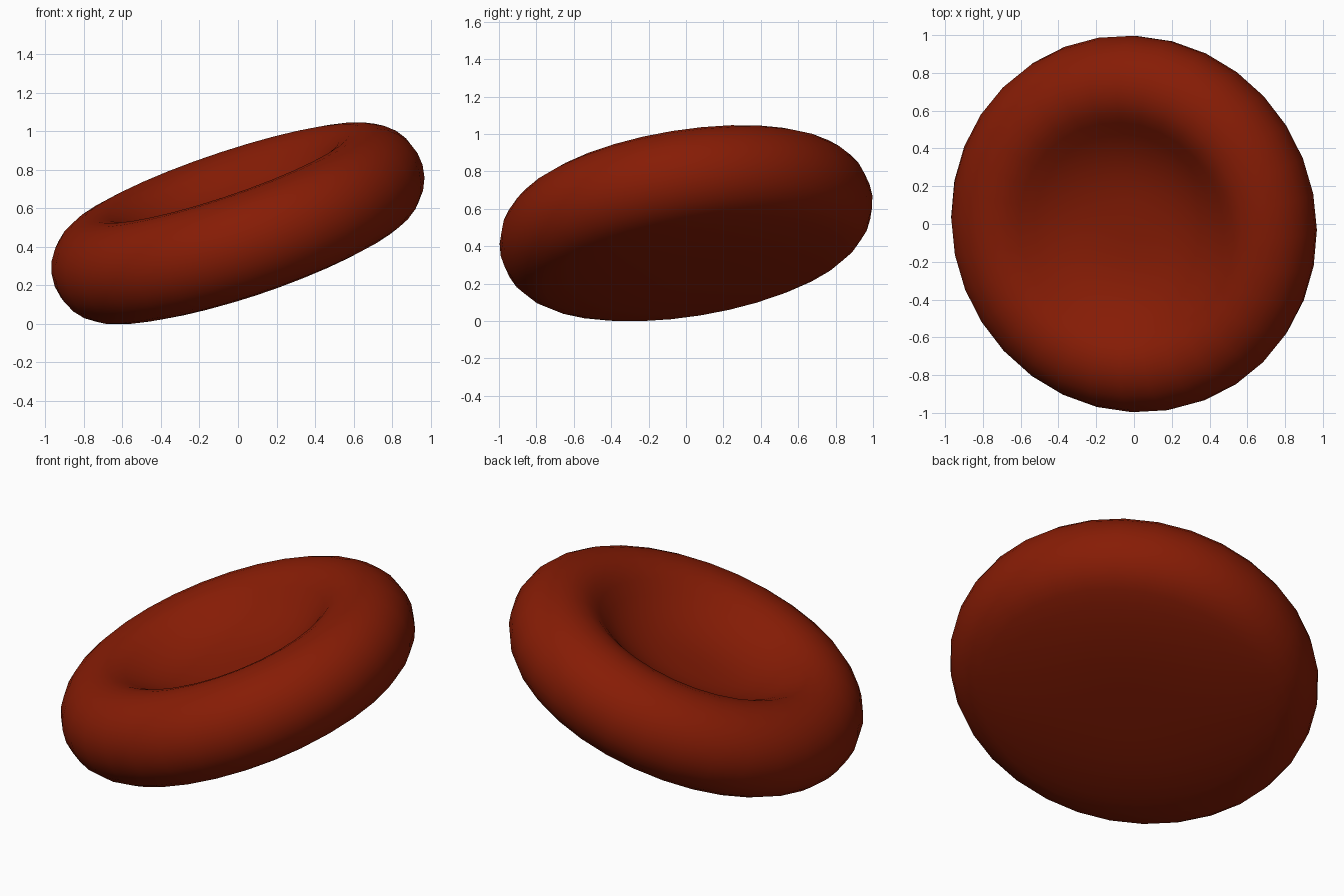
import bpy, bmesh, math
from mathutils import Matrix, Euler

if "Cube" in bpy.data.objects:
    bpy.data.objects.remove(bpy.data.objects["Cube"])

RING, TUBE, SIDES = 0.742, 0.265, 32
UNDER, INNER = math.radians(14), math.radians(39)   # where the rim meets belly and bowl
BELLY, BOWL = 3.0, 2.8                              # curve powers, higher is flatter

# Half profile (radius, height): gently bulging belly, rounded rim, bowl-shaped top
profile = []
r0, h0 = RING + TUBE * math.sin(UNDER), -TUBE * math.cos(UNDER)
for i in range(8):
    t = i / 8
    profile.append((r0 * t, h0 - math.tan(UNDER) * r0 / BELLY * (1 - t ** BELLY)))
for i in range(15):
    a = -math.pi / 2 + UNDER + (math.pi - UNDER + INNER) * i / 14
    profile.append((RING + TUBE * math.cos(a), TUBE * math.sin(a)))
r1, h1 = profile[-1]
for i in range(7, -1, -1):
    t = i / 8
    profile.append((r1 * t, h1 - math.tan(INNER) * r1 / BOWL * (1 - t ** BOWL)))

# Revolve the profile into a closed disc
bm = bmesh.new()
rings = []
for r, h in profile:
    n = SIDES if r > 0 else 1
    rings.append([bm.verts.new((r * math.cos(2 * math.pi * k / SIDES),
                                r * math.sin(2 * math.pi * k / SIDES), h))
                  for k in range(n)])
for lo, hi in zip(rings, rings[1:]):
    for k in range(SIDES):
        j = (k + 1) % SIDES
        quad = [lo[k % len(lo)], lo[j % len(lo)], hi[j % len(hi)], hi[k % len(hi)]]
        bm.faces.new(list(dict.fromkeys(quad)))
bmesh.ops.recalc_face_normals(bm, faces=bm.faces)

# Tilt the disc, then centre it and stand it on the ground
bm.transform(Euler((0.154, -0.325, 0), 'XYZ').to_matrix().to_4x4()
             @ Matrix.Rotation(-0.045, 4, 'Z'))
lo = [min(v.co[i] for v in bm.verts) for i in range(3)]
hi = [max(v.co[i] for v in bm.verts) for i in range(3)]
bm.transform(Matrix.Translation((-(lo[0] + hi[0]) / 2, -(lo[1] + hi[1]) / 2, -lo[2])))
for f in bm.faces:
    f.smooth = True

mesh = bpy.data.meshes.new("dished_disc")
bm.to_mesh(mesh)
bm.free()
red = bpy.data.materials.new("dark red")
red.diffuse_color = (0.24, 0.0115, 0.0015, 1)
red.use_nodes = True
red.node_tree.nodes["Principled BSDF"].inputs["Base Color"].default_value = red.diffuse_color
mesh.materials.append(red)
bpy.context.collection.objects.link(bpy.data.objects.new("dished_disc", mesh))
